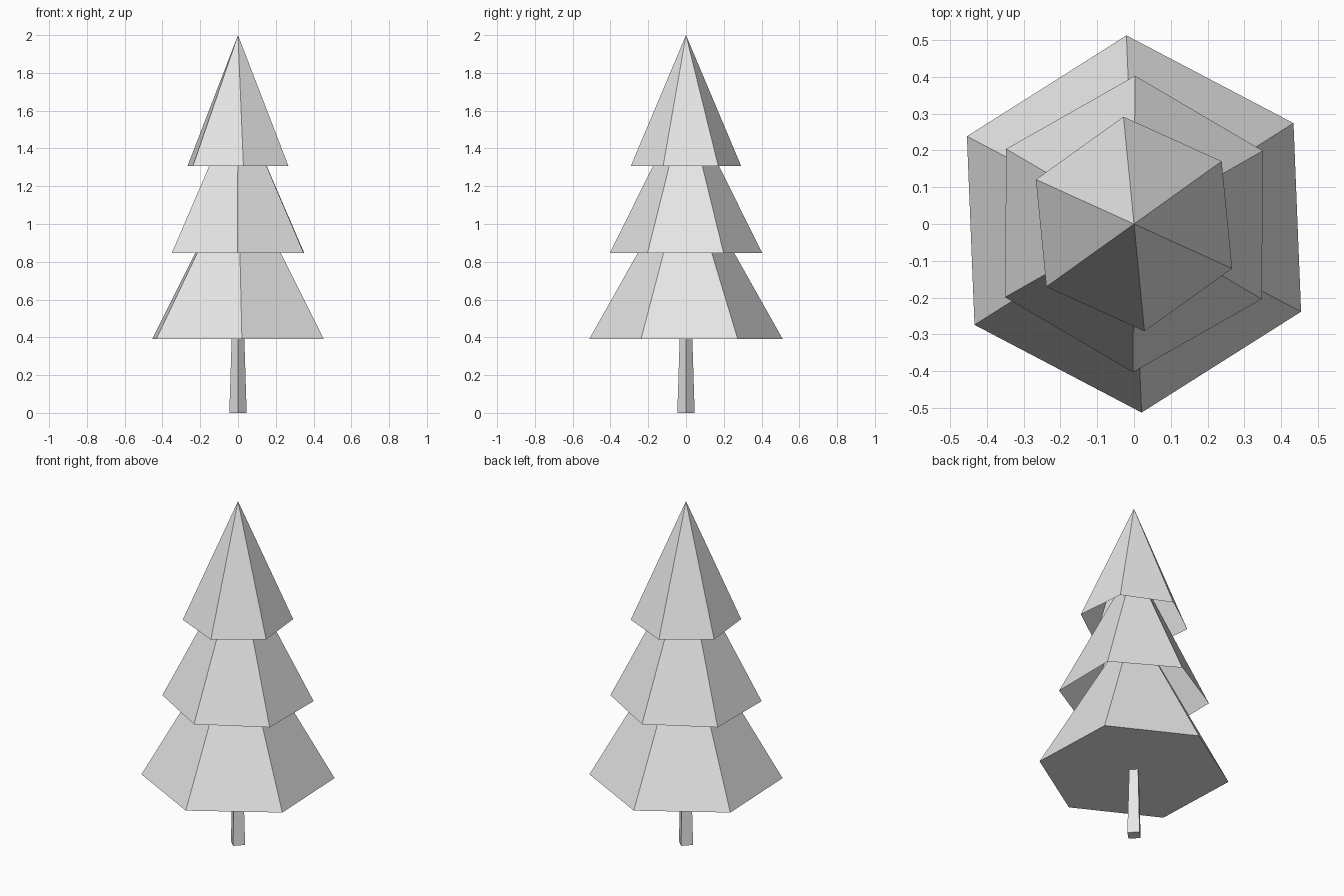
import bpy, bmesh, math

if "Cube" in bpy.data.objects:
    bpy.data.objects.remove(bpy.data.objects["Cube"])

grey = bpy.data.materials.new("light_grey")
grey.diffuse_color = (0.8, 0.8, 0.8, 1)
grey.use_nodes = True
grey.node_tree.nodes["Principled BSDF"].inputs["Base Color"].default_value = grey.diffuse_color


def prism(name, sides, bottom_r, top_r, z0, z1, angle, closed):
    """Tapered prism, or a pyramid when top_r is 0; angle is the first corner in degrees."""
    bm = bmesh.new()

    def ring(r, z):
        corners = []
        for i in range(sides):
            a = math.radians(angle) + i * math.tau / sides
            corners.append(bm.verts.new((r * math.cos(a), r * math.sin(a), z)))
        return corners

    base = ring(bottom_r, z0)
    top = ring(top_r, z1) if top_r else [bm.verts.new((0, 0, z1))]
    for i in range(sides):
        j = (i + 1) % sides
        if top_r:
            bm.faces.new((base[i], base[j], top[j], top[i]))
        else:
            bm.faces.new((base[i], base[j], top[0]))
    if closed:
        bm.faces.new(base[::-1])
    mesh = bpy.data.meshes.new(name)
    bm.to_mesh(mesh)
    bm.free()
    mesh.materials.append(grey)
    obj = bpy.data.objects.new(name, mesh)
    bpy.context.collection.objects.link(obj)
    return obj


# Trunk: four-sided, slightly tapered, corners on the axes
prism("trunk", 4, 0.046, 0.033, 0.0, 0.41, 0, True)

# Foliage: six-sided tiers, each slightly turned; the upper two are open below
prism("lower_foliage", 6, 0.513, 0, 0.39, 1.30, 92.3, True)
prism("middle_foliage", 6, 0.403, 0, 0.847, 1.66, 89.6, False)
prism("top_foliage", 6, 0.293, 0, 1.308, 2.0, 95.6, False)
